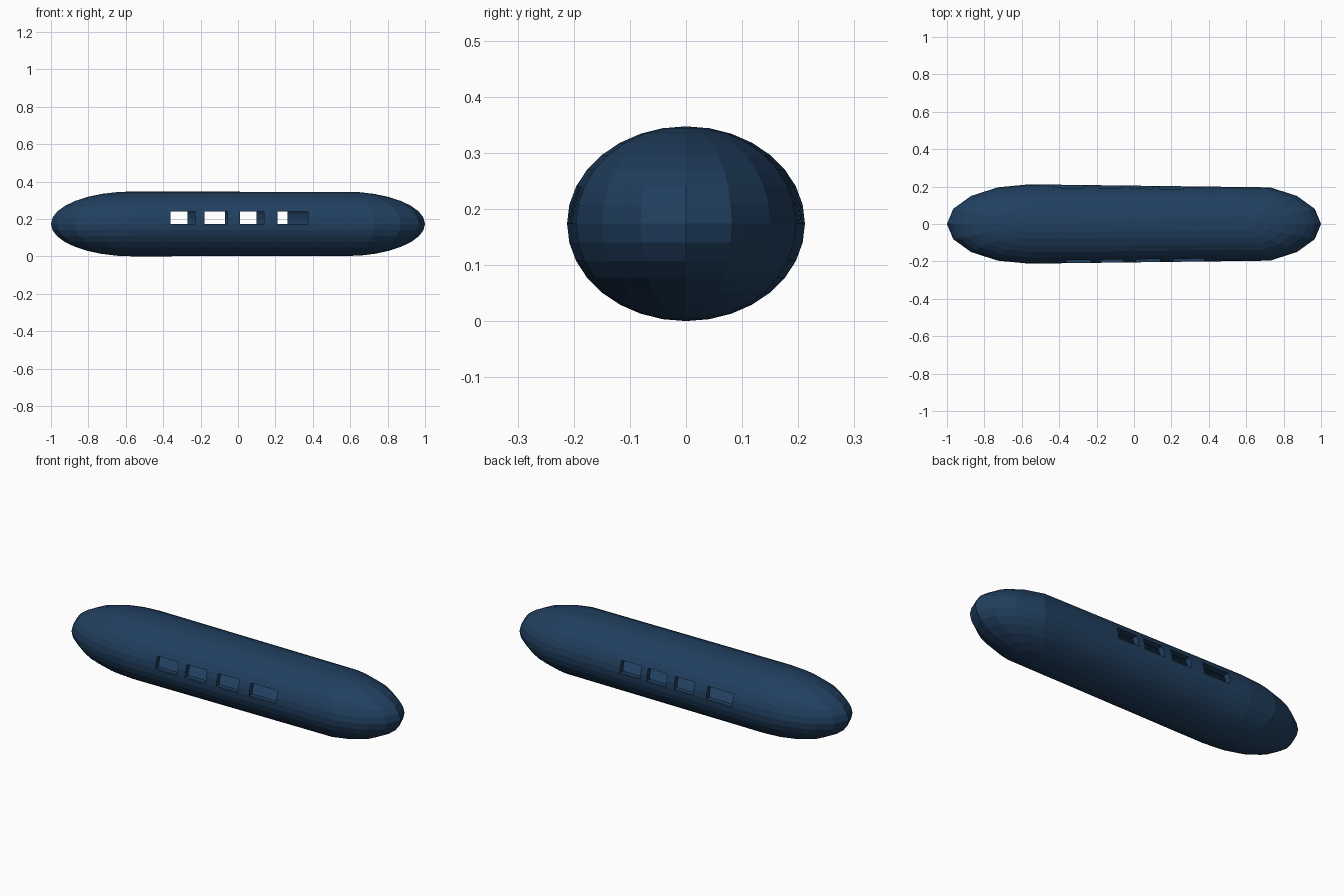
import bpy

if "Cube" in bpy.data.objects:
    bpy.data.objects.remove(bpy.data.objects["Cube"])

CZ, RX, RY, RZ = 0.1735, 0.44, 0.212, 0.1735
STRETCH = 0.56

mat = bpy.data.materials.new("navy_blue")
mat.diffuse_color = (0.015, 0.05, 0.115, 1)
mat.use_nodes = True
mat.node_tree.nodes["Principled BSDF"].inputs["Base Color"].default_value = mat.diffuse_color

# Hull: a low-poly ellipsoid pulled apart at its middle
bpy.ops.mesh.primitive_uv_sphere_add(segments=16, ring_count=16, radius=1)
hull = bpy.context.object
hull.name = "hull"
hull.data.materials.append(mat)
for v in hull.data.vertices:
    side = 1 if v.co.x > 1e-3 else -1
    v.co = (v.co.x * RX + side * STRETCH, v.co.y * RY, v.co.z * RZ + CZ)

# Hollow shell
shell = hull.modifiers.new("shell", 'SOLIDIFY')
shell.thickness = 0.03
shell.offset = -1

# Window openings, front and back rows
front = [(-0.36, -0.23), (-0.18, -0.055), (0.01, 0.14), (0.21, 0.375)]
back = [(-0.43, -0.27), (-0.19, -0.07), (-0.02, 0.10), (0.14, 0.265)]
for row, y in ((front, -0.2), (back, 0.2)):
    for x0, x1 in row:
        bpy.ops.mesh.primitive_cube_add(size=1, location=((x0 + x1) / 2, y, 0.207))
        cutter = bpy.context.object
        cutter.name = "window_cutter"
        cutter.scale = (x1 - x0, 0.16, 0.066)
        cutter.hide_render = True
        cutter.display_type = 'WIRE'
        cut = hull.modifiers.new("window", 'BOOLEAN')
        cut.operation = 'DIFFERENCE'
        cut.solver = 'EXACT'
        cut.object = cutter
